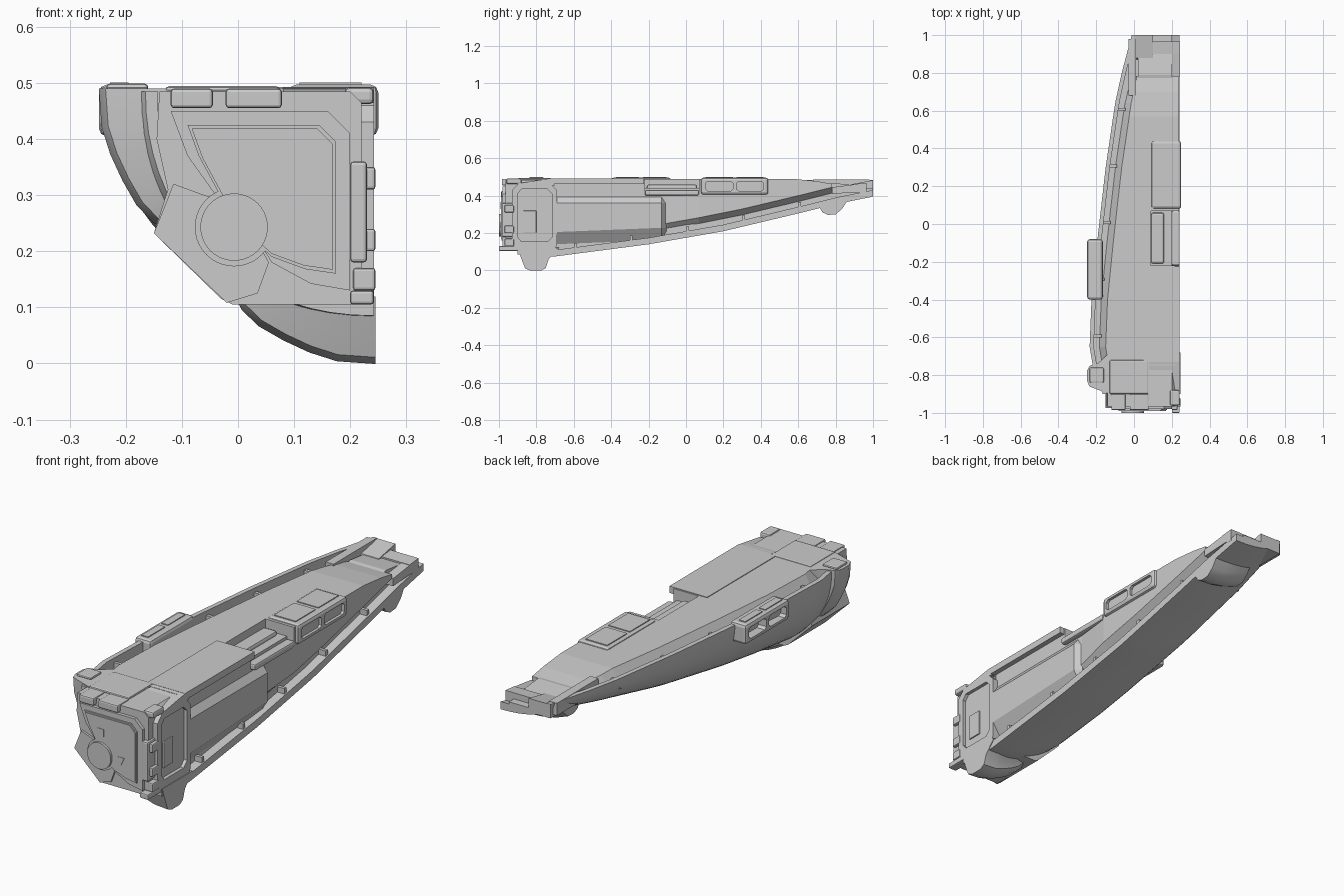
import bpy, bmesh
from math import sin, cos, pi, radians

if "Cube" in bpy.data.objects:
    bpy.data.objects.remove(bpy.data.objects["Cube"])


def make(name, bm, smooth=0):
    bmesh.ops.recalc_face_normals(bm, faces=bm.faces)
    me = bpy.data.meshes.new(name)
    bm.to_mesh(me)
    bm.free()
    ob = bpy.data.objects.new(name, me)
    bpy.context.collection.objects.link(ob)
    if smooth:
        bpy.ops.object.select_all(action='DESELECT')
        ob.select_set(True)
        bpy.context.view_layer.objects.active = ob
        bpy.ops.object.shade_smooth_by_angle(angle=radians(smooth))
    return ob


def loft(name, rings, smooth=0):
    bm = bmesh.new()
    rows = [[bm.verts.new(p) for p in r] for r in rings]
    n = len(rows[0])
    for a, b in zip(rows, rows[1:]):
        for i in range(n):
            j = (i + 1) % n
            bm.faces.new((a[i], a[j], b[j], b[i]))
    bm.faces.new(rows[0])
    bm.faces.new(rows[-1])
    return make(name, bm, smooth)


def slab(name, pts, y0, y1):
    """Front outline (x, z) extruded along y."""
    return loft(name, [[(x, y, z) for x, z in pts] for y in (y0, y1)])


def side_slab(name, pts, x0, x1):
    """Side outline (y, z) extruded along x."""
    return loft(name, [[(x, y, z) for y, z in pts] for x in (x0, x1)])


def box(name, x, y, z, bevel=0):
    ob = slab(name, [(x[0], z[0]), (x[1], z[0]), (x[1], z[1]), (x[0], z[1])], *y)
    if bevel:
        m = ob.modifiers.new("bevel", 'BEVEL')
        m.width, m.segments = bevel, 2
    return ob


def cut(ob, cutter):
    m = ob.modifiers.new("cut", 'BOOLEAN')
    m.object, m.operation, m.solver = cutter, 'DIFFERENCE', 'EXACT'
    cutter.hide_render = True
    cutter.hide_set(True)


def lerp(table, y):
    for (y0, a), (y1, b) in zip(table, table[1:]):
        if y <= y1:
            return a + (b - a) * (y - y0) / (y1 - y0)
    return table[-1][1]


KEEL = [(-.9, .085), (-.7, .075), (-.2, .14), (.2, .21), (.6, .305), (.8, .355), (1, .395)]
LEFT = [(-.9, -.165), (-.8, -.21), (-.65, -.235), (-.4, -.225), (-.05, -.19), (.3, -.15),
        (.64, -.1), (.8, -.065), (1, -.012)]
DECK = [(-.9, .49), (.57, .49), (.7, .477), (.8, .46)]


# Curved quarter hull with raised rims along its two open edges
def hull_ring(y):
    zb, xl = lerp(KEEL, y), lerp(LEFT, y)
    a, b, e = .242 - xl, .485 - zb, 2 / 2.1
    arc = [(.242 - a * sin(t) ** e, y, .485 - b * max(cos(t), 0) ** e)
           for t in (i * pi / 36 for i in range(19))]
    return arc + [(xl + .022, y, .485), (xl + .022, y, .44), (.2, y, .44),
                  (.2, y, zb + .035), (.242, y, zb + .035)]


loft("outer_hull", [hull_ring(-.9 + 1.9 * i / 38) for i in range(39)], 25)


# Inner core: flat deck on top, flat flank at the side, chamfers toward the rims
def core_ring(y):
    zb, xl, zt = lerp(KEEL, y), lerp(LEFT, y), lerp(DECK, y)
    xr = lerp([(-.9, .218), (-.1, .218), (.07, .237), (1, .237)], y)
    return [(x, y, z) for x, z in ((xl + .045, .43), (xl + .085, zt), (xr, zt),
            (xr, zb + .095), (.19, zb + .055), (.1, .43))]


core = loft("deck_core", [core_ring(y) for y in
            (-.75, -.65, -.4, -.22, -.1, .07, .3, .57, .64, .7, .78)])
cut(core, box("deck_notch_cutter", (.09, .4), (-.22, .07), (.41, .6)))
box("deck_edge_plate", (.05, .242), (-.73, -.225), (.462, .493))
box("notch_step", (.09, .16), (-.21, .06), (.43, .46), .012)
box("notch_rail", (.2, .242), (-.22, .07), (.4, .43), .008)

# Side armour block with chamfered top and underside
block = [(.17, .14), (.2, .14), (.242, .205), (.242, .36), (.212, .4), (.17, .4)]
loft("side_block", [[(x - d, y, z + (y + .71) * .04 * (z < .25)) for x, z in block]
     for y, d in ((-.715, .03), (-.69, 0), (-.13, 0), (-.105, .03))])


# Twin-window frames
def window_pod(name, x0, x1, y0, y1, face):
    pod = box(name, (x0, x1), (y0, y1), (.405, .497), .014)
    mid = (y0 + y1) / 2
    for i, (a, b) in enumerate(((y0 + .025, mid - .01), (mid + .01, y1 - .025))):
        c = side_slab(f"{name}_cutter_{i}",
                      [(a, .435), (a + .012, .425), (b - .012, .425), (b, .435),
                       (b, .467), (b - .012, .477), (a + .012, .477), (a, .467)],
                      face - .04, face + .04)
        cut(pod, c)
        box(f"{name}_lid_{i}", (x0 + .02, x1 - .03), (a, b), (.49, .501))


window_pod("right_window_pod", .09, .25, .08, .44, .25)
window_pod("left_window_pod", -.248, -.165, -.4, -.08, -.248)


# Front collar lobes, mirrored across the hull's diagonal
def lobe_ring(deg, r, flip):
    t, out = radians(deg), []
    for dr, y in ((-.12, -.9), (-.05, -.875), (-.012, -.86), (0, -.83),
                  (0, -.775), (-.014, -.75), (-.06, -.735), (-.12, -.68)):
        x, z = .245 - (r + dr) * cos(t), .49 - (r + dr) * sin(t)
        if flip:
            x, z = z - .245, x + .247
        out.append((x, y, z))
    return out


LOBE = [(0, .493), (8, .493), (14, .487), (20, .48), (26, .474), (31, .463), (36, .44), (39, .42)]
for name, flip in (("left_collar_lobe", False), ("lower_collar_lobe", True)):
    loft(name, [lobe_ring(d, r, flip) for d, r in LOBE], 40)
box("left_lobe_cap", (-.235, -.16), (-.84, -.76), (.485, .499), .01)

# Nose body
slab("nose_body", [(-.14, .485), (.2, .485), (.22, .465), (.22, .105), (-.01, .105),
                   (-.03, .115), (-.15, .232), (-.125, .31), (-.145, .4)], -.965, -.7)
slab("nose_chamfer_plate", [(-.115, .32), (-.15, .232), (-.02, .108), (.035, .125), (.055, .18),
                            (0, .28), (-.06, .3)], -.975, -.9)
slab("front_plate", [(-.12, .45), (.16, .45), (.2, .41), (.2, .13), (.13, .142),
                     (.06, .18), (.02, .245), (-.04, .3), (-.09, .37)], -.98, -.93)
panel = [(-.09, .425), (.145, .425), (.175, .395), (.175, .16), (.12, .168),
         (.06, .19), (.0, .245), (-.035, .305), (-.07, .37)]
slab("front_panel_border", panel, -.986, -.95)
slab("front_panel", [(.06 + (x - .06) * .95, .3 + (z - .3) * .95) for x, z in panel], -.989, -.95)
slab("panel_square", [(-.025, .33), (.01, .33), (.01, .365), (-.025, .365)], -.991, -.98)
slab("panel_triangle", [(.082, .26), (.115, .26), (.099, .226)], -.991, -.98)
for name, r, y in (("hub_ring", .07, -.985), ("hub", .06, -1.0)):
    slab(name, [(-.007 + r * cos(i * pi / 20), .243 + r * sin(i * pi / 20))
                for i in range(40)], y, -.9)

# Nose top clips and plates
for i, x in enumerate((-.12, -.022)):
    box(f"nose_top_clip_{i}", (x, x + (.075 if i == 0 else .1)), (-.985, -.9), (.455, .49), .006)
box("nose_top_plate", (-.13, .075), (-.9, -.72), (.48, .494), .008)
side_slab("nose_top_wedge", [(-.9, .455), (-.9, .465), (-.73, .492), (-.7, .455)], .08, .242)
box("nose_corner", (.19, .242), (-.96, -.88), (.462, .492), .008)

# Nose side frame and its clamps
frame = side_slab("nose_side_frame", [(-.93, .14), (-.9, .11), (-.7, .11), (-.69, .14),
                  (-.69, .43), (-.72, .46), (-.9, .46), (-.93, .43)], .19, .242)
cut(frame, side_slab("nose_side_frame_cutter", [(-.9, .18), (-.88, .155), (-.74, .155),
    (-.715, .18), (-.715, .41), (-.74, .435), (-.88, .435), (-.9, .41)], .226, .3))
box("nose_side_panel", (.2, .232), (-.87, -.8), (.2, .32), .004)
box("nose_side_clamp", (.2, .23), (-.985, -.9), (.18, .36), .006)
for i, z in enumerate((.13, .2, .31)):
    box(f"clamp_block_{i}", (.205, .245), (-.97, -.92), (z, z + .04), .005)
box("lower_bracket", (.2, .242), (-1, -.9), (.105, .13), .005)

# Stern: sloped plates, tip and underside lug
side_slab("stern_plate", [(.76, .42), (.76, .462), (.79, .468), (.9, .455), (.9, .42)], .02, .2)
side_slab("stern_crossbar", [(.9, .42), (.9, .462), (.965, .468), (.965, .41)], .1, .243)
side_slab("stern_side_rail", [(.78, .41), (.78, .445), (.965, .468), (.965, .42)], .2, .243)
side_slab("stern_tip", [(.86, .42), (.88, .46), (1, .483), (1, .42)], -.01, .1)
side_slab("stern_left_rail", [(.68, .43), (.68, .487), (.98, .487), (.98, .43)], -.03, .01)
loft("stern_lug", [[(x, y, z + d) for y, z in ((.7, .36), (.73, .31), (.76, .297), (.8, .3),
     (.835, .33), (.88, .4))] for x, d in ((.242, 0), (.17, .004), (.1, .018), (.04, .04))], 40)

# Small spacers in the rim gaps and hull hatches
for i, y in enumerate((-.6, -.3, 0, .3, .6)):
    zb, xl = lerp(KEEL, y), lerp(LEFT, y)
    box(f"side_spacer_{i}", (.19, .236), (y, y + .015), (zb + .02, zb + .06))
    box(f"top_spacer_{i}", (xl + .01, xl + .06), (y, y + .015), (.43, .465))
